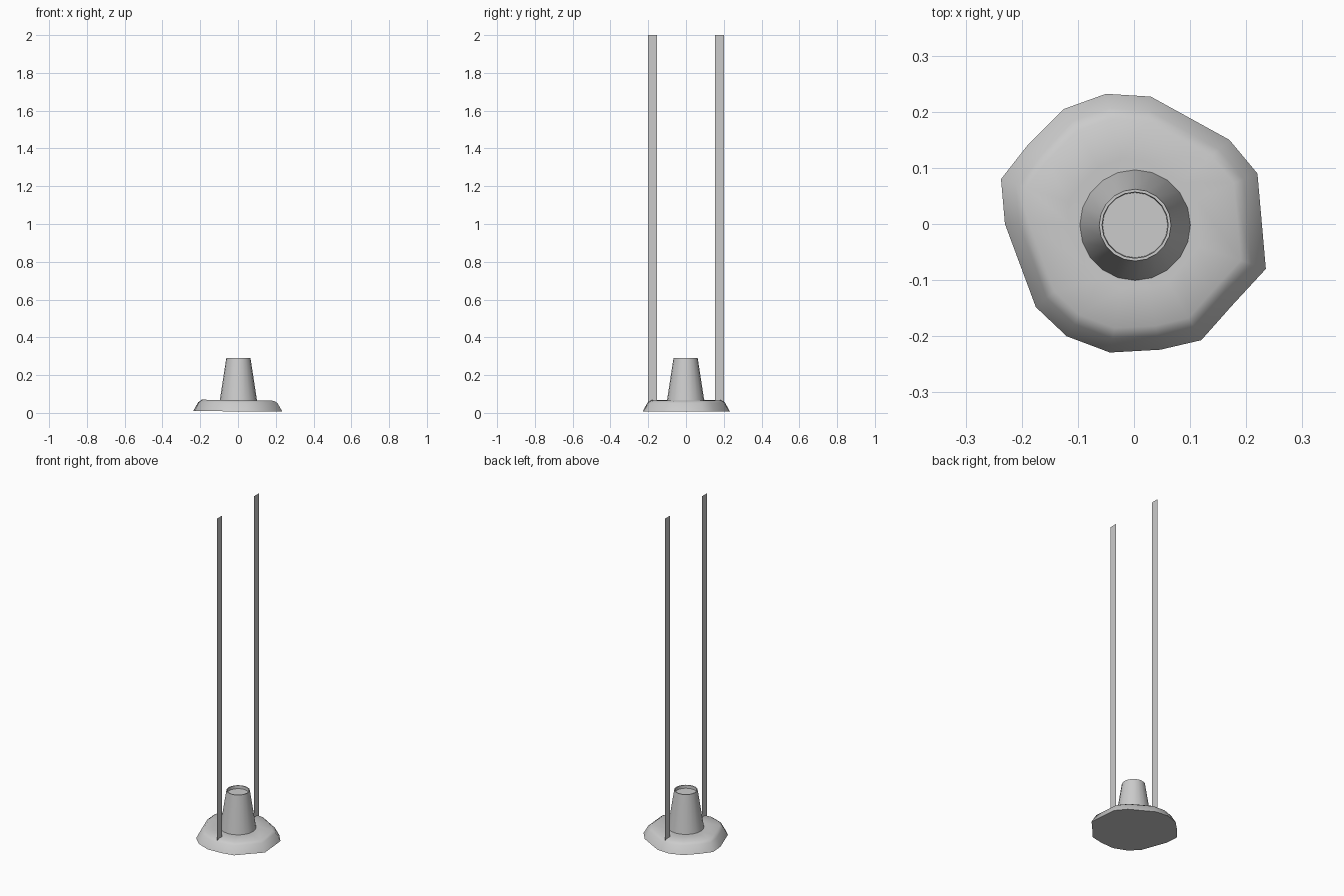
import bpy
from math import cos, sin, pi

if "Cube" in bpy.data.objects:
    bpy.data.objects.remove(bpy.data.objects["Cube"])


def make(name, verts, faces, smooth=True):
    me = bpy.data.meshes.new(name)
    me.from_pydata(verts, [], faces)
    ob = bpy.data.objects.new(name, me)
    bpy.context.collection.objects.link(ob)
    if smooth:
        bpy.ops.object.select_all(action='DESELECT')
        bpy.context.view_layer.objects.active = ob
        ob.select_set(True)
        bpy.ops.object.shade_smooth_by_angle(angle=0.9)
    return ob


def loft(name, rings, cap_start):
    n = len(rings[0])
    verts = [v for r in rings for v in r]
    faces = [(k*n + i, k*n + (i+1) % n, (k+1)*n + (i+1) % n, (k+1)*n + i)
             for k in range(len(rings)-1) for i in range(n)]
    faces.append(tuple(range(len(verts)-n, len(verts))))
    if cap_start:
        faces.append(tuple(reversed(range(n))))
    return make(name, verts, faces)


# Irregular stone base: outline scaled inwards as it rises
outline = [(.22, .09), (.17, .15), (.03, .227), (-.05, .232), (-.125, .205),
           (-.19, .14), (-.237, .08), (-.23, 0), (-.175, -.148), (-.12, -.2),
           (-.043, -.229), (.047, -.224), (.12, -.207), (.175, -.145), (.235, -.08)]
rings = []
for s, z, wave in ((1, .008, .002), (.89, .054, .002), (.81, .067, .003), (.5, .066, 0)):
    rings.append([(x*s, y*s, z - wave*x/.24) for x, y in outline])
loft("stone_base", rings, True)

# Tapered cup with a narrow rim and recessed floor
N = 20
profile = [(.101, .05), (.064, .29), (.059, .29), (.058, .272)]
loft("tapered_cup", [[(.002 + r*cos(2*pi*i/N), -.002 + r*sin(2*pi*i/N), z)
                      for i in range(N)] for r, z in profile], False)

# Two tall, paper-thin strips
for side, name in ((-1, "front_strip"), (1, "back_strip")):
    a, b = side*.154, side*.2
    make(name, [(0, a, .06), (0, b, .06), (0, b, 2), (0, a, 2)], [(0, 1, 2, 3)], False)
